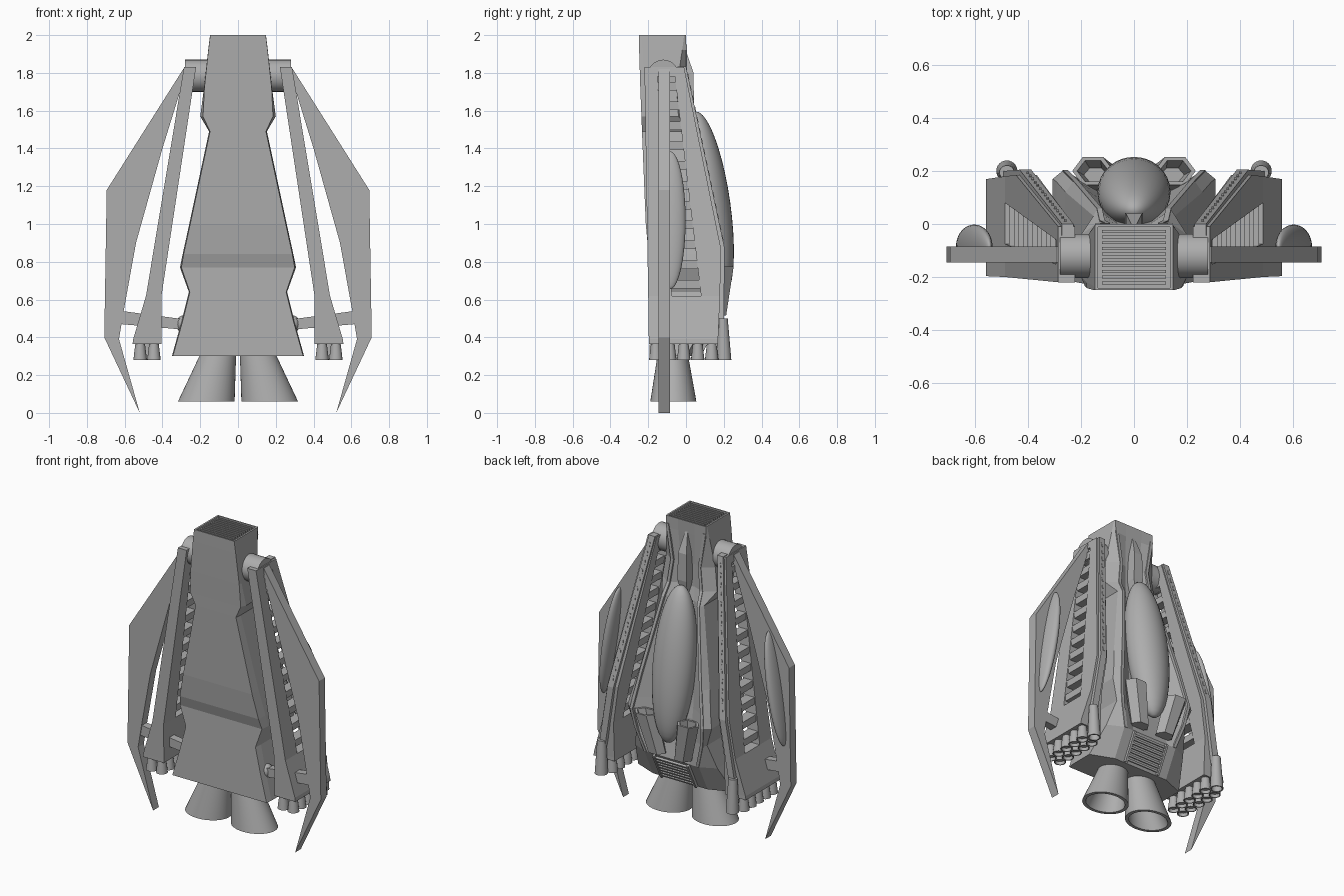
import bpy, bmesh, math
from mathutils import Matrix

if "Cube" in bpy.data.objects:
    bpy.data.objects.remove(bpy.data.objects["Cube"], do_unlink=True)

GREY = (0.42, 0.42, 0.42, 1)
mat = bpy.data.materials.new("hull grey")
mat.use_nodes = True
mat.diffuse_color = GREY
mat.node_tree.nodes["Principled BSDF"].inputs["Base Color"].default_value = GREY


def finish(name, bm, smooth=False):
    bmesh.ops.recalc_face_normals(bm, faces=bm.faces)
    mesh = bpy.data.meshes.new(name)
    bm.to_mesh(mesh)
    bm.free()
    mesh.materials.append(mat)
    ob = bpy.data.objects.new(name, mesh)
    bpy.context.collection.objects.link(ob)
    if smooth:
        bpy.ops.object.select_all(action='DESELECT')
        ob.select_set(True)
        bpy.context.view_layer.objects.active = ob
        bpy.ops.object.shade_smooth_by_angle(angle=math.radians(35))
    return ob


def loft(name, rings, s=1, smooth=False):
    """Skin a stack of rings and cap both ends; s = -1 mirrors it in x."""
    bm = bmesh.new()
    vs = [[bm.verts.new((s * x, y, z)) for x, y, z in r] for r in rings]
    n = len(vs[0])
    for a, b in zip(vs, vs[1:]):
        for k in range(n):
            bm.faces.new((a[k], a[(k + 1) % n], b[(k + 1) % n], b[k]))
    bm.faces.new(vs[0])
    bm.faces.new(vs[-1])
    return finish(name, bm, smooth)


def rect(x0, x1, y0, y1, z):
    return [(x0, y0, z), (x1, y0, z), (x1, y1, z), (x0, y1, z)]


def oval(x, y, z, rx, ry, n=24):
    return [(x + rx * math.cos(k * math.tau / n), y + ry * math.sin(k * math.tau / n), z)
            for k in range(n)]


def box(name, centre, size, rot=Matrix()):
    bm = bmesh.new()
    bmesh.ops.create_cube(bm, size=1, matrix=Matrix.Translation(centre)
                          @ rot.to_4x4() @ Matrix.Diagonal((*size, 1)))
    return finish(name, bm)


def ellipsoid(name, centre, radii, rot=Matrix(), front=-1):
    """Smooth ellipsoid, cut away where y is below front."""
    bm = bmesh.new()
    bmesh.ops.create_uvsphere(bm, u_segments=32, v_segments=20, radius=1,
                              matrix=Matrix.Translation(centre) @ rot @ Matrix.Diagonal((*radii, 1)))
    bmesh.ops.bisect_plane(bm, geom=bm.verts[:] + bm.edges[:] + bm.faces[:], plane_co=(0, front, 0),
                           plane_no=(0, -1, 0), clear_outer=True)
    return finish(name, bm, True)


def lerp(a, b, t):
    return a + (b - a) * t


# Hull: front corner, side, crest and trough of each level, mirrored into a ring
def hull_ring(z, f, yf, w, ya, yb, c, yc, i, yi):
    half = [(f, yf), (w, ya), (w, yb), (c, yc), (i, yi)]
    return [(x, y, z) for x, y in half] + [(-x, y, z) for x, y in reversed(half)]


hull = [
    (2.00, .147, -.25, .148, -.24, -.01, .146, 0, .06, 0),
    (1.92, .157, -.248, .158, -.23, -.02, .145, .0, .06, -.005),
    (1.72, .178, -.242, .18, -.22, -.05, .11, .0, .05, -.02),
    (1.57, .185, -.236, .2, -.2, -.04, .13, .01, .05, -.02),
    (1.49, .148, -.233, .153, -.19, .03, .14, .055, .06, .0),
    (1.00, .253, -.213, .258, -.15, .12, .23, .16, .12, .09),
    (0.84, .288, -.198, .293, -.13, .16, .26, .19, .13, .11),
    (0.77, .30, -.178, .307, -.12, .17, .27, .2, .13, .12),
    (0.64, .255, -.182, .26, -.13, .15, .25, .18, .13, .12),
    (0.48, .295, -.188, .30, -.14, .1, .2, .15, .13, .15),
    (0.30, .345, -.194, .35, -.15, .0, .2, .06, .13, .06),
]
rings = [hull_ring(*r) for r in hull]
top = [(x * .92, lerp(-.125, y, .93), z) for x, y, z in rings[0]]
loft("hull", [[(x, y, 1.988) for x, y, z in top], top] + rings)

# Nose grille and rear vent slats
for k in range(10):
    box("nose_slat", (0, -.222 + k * .0216, 1.991), (.24, .011, .014))
tilt = Matrix.Rotation(math.atan2(-.09, .18), 4, 'X')
for k in range(7):
    t = (k + .5) / 7
    box("rear_vent_slat", (0, lerp(.068, .147, t), lerp(.31, .47, t)), (.23, .025, .013), tilt)
for s in (1, -1):
    box("rear_vent_frame", (s * .125, .109, .39), (.014, .03, .195), tilt)

# Spine and long canopy
loft("spine", [rect(-w, w, -.06, y, z) for z, w, y in
               ((1.93, .008, -.005), (1.8, .03, .04), (1.62, .034, .042), (1.5, .01, .02))])
ellipsoid("canopy", (0, .12, 1.1), (.138, .115, .5), Matrix.Rotation(math.radians(8), 4, 'X'))

PTOP, PLOW = 1.83, .62


def panel_x(z):
    t = (PTOP - z) / (PTOP - PLOW)
    return lerp(.222, .405, t), lerp(.286, .487, t)


for s in (1, -1):
    # Raised rim along the trough edge
    rim = [(.146, .0, 1.95), (.11, .0, 1.72), (.13, .01, 1.57), (.14, .055, 1.49),
           (.23, .16, 1.0), (.27, .2, .77), (.25, .18, .64), (.2, .15, .48)]
    loft("trough_rim", [rect(x - .02, x, y - .018, y + .004, z) for x, y, z in rim], s)

    # Shoulder pivot
    axle = [[(x, y, z) for y, z, x in oval(-.12, 1.785, x, .083, .085, 28)] for x in (.1, .28)]
    loft("shoulder_pivot", axle, s, True)

    # Booster panel: front and back posts, foot and louvres
    loft("panel_front_post", [rect(*panel_x(z), a, b, z) for z, a, b in
                              ((PTOP, -.22, -.155), (PLOW, -.2, -.075))], s)
    loft("panel_back_post", [rect(*panel_x(z), a, b, z) for z, a, b in
                             ((PTOP, -.065, -.01), (.87, .05, .185), (PLOW, .08, .18))], s)
    loft("panel_head", [rect(*panel_x(z), -.218, -.012 + (PTOP - z) * .2, z) for z in (PTOP, 1.78)], s)
    loft("panel_foot", [rect(.405, .487, -.2, .18, PLOW), rect(.405, .555, -.197, .17, .39),
                        rect(.405, .558, -.197, .17, .365)], s)
    for k in range(11):
        z = lerp(1.73, .68, k / 10)
        t = (PTOP - z) / (PTOP - PLOW)
        y0, y1 = lerp(-.17, -.09, t), lerp(-.05, .1, t)
        x0, x1 = panel_x(z)
        box("louvre", (s * (x0 + x1) / 2, (y0 + y1) / 2, z), ((x1 - x0) * .85, y1 - y0, .045))

    # Rail with its own thruster along the back edge, marked by a row of dashes
    loft("panel_rail", [rect(x - .022, x + .022, y - .045, y, z) for x, y, z in
                        ((.25, .0, 1.835), (.41, .205, .87), (.47, .2, .5), (.48, .2, .45))], s)
    for k in range(16):
        t = (k + 1) / 17
        box("rail_dash", (s * lerp(.25, .41, t), lerp(0, .205, t), lerp(1.835, .87, t)),
            (.01, .006, .03), Matrix.Rotation(math.atan2(.205, .965), 4, 'X'))
    loft("rail_thruster", [oval(.48, .195, .5, .028, .026), oval(.48, .2, .28, .04, .04),
                           oval(.48, .2, .28, .032, .032), oval(.48, .2, .33, .028, .028)], s, True)

    # Cluster of small thrusters
    for x in (.445, .518):
        for k in range(5):
            y = -.16 + k * .074
            loft("small_thruster", [oval(x, y, .37, .025, .025, 16), oval(x, y, .28, .036, .036, 16),
                                    oval(x, y, .28, .03, .03, 16), oval(x, y, .30, .027, .027, 16)],
                 s, True)

    # Main engine bell
    loft("engine_bell", [oval(.105, -.07, .31, .095, .08, 40), oval(.168, -.067, .06, .15, .122, 40),
                         oval(.168, -.067, .06, .127, .102, 40), oval(.11, -.07, .26, .08, .065, 40)],
         s, True)

    # Wing blade with a slim half blister on its back
    outline = [(.27, 1.82), (.29, 1.82), (.695, 1.18), (.708, .4), (.52, 0),
               (.63, .39), (.605, .54), (.54, .9), (.40, 1.4)]
    loft("wing_blade", [[(x, y, z) for x, z in outline] for y in (-.145, -.085)], s)
    ellipsoid("wing_blister", (s * .603, -.085, 1.02), (.038, .083, .37),
              Matrix.Rotation(math.radians(-s * 9), 4, 'Y'), -.1)

    # Strut from hull to wing
    loft("wing_strut", [[(x, y, z) for y, z in ((-.14, a), (-.09, a), (-.09, b), (-.14, b))]
                        for x, a, b in ((.28, .44, .495), (.62, .47, .54))], s)
    ellipsoid("strut_joint", (s * .292, -.115, .47), (.035, .04, .045))

    # Six-sided scoop behind the canopy, open at the top
    loft("scoop", [oval(.145, .185, .70, .045, .03, 6), oval(.155, .2, .775, .06, .045, 6),
                   oval(.155, .2, .775, .078, .06, 6), oval(.095, .165, .515, .062, .055, 6)], s)
